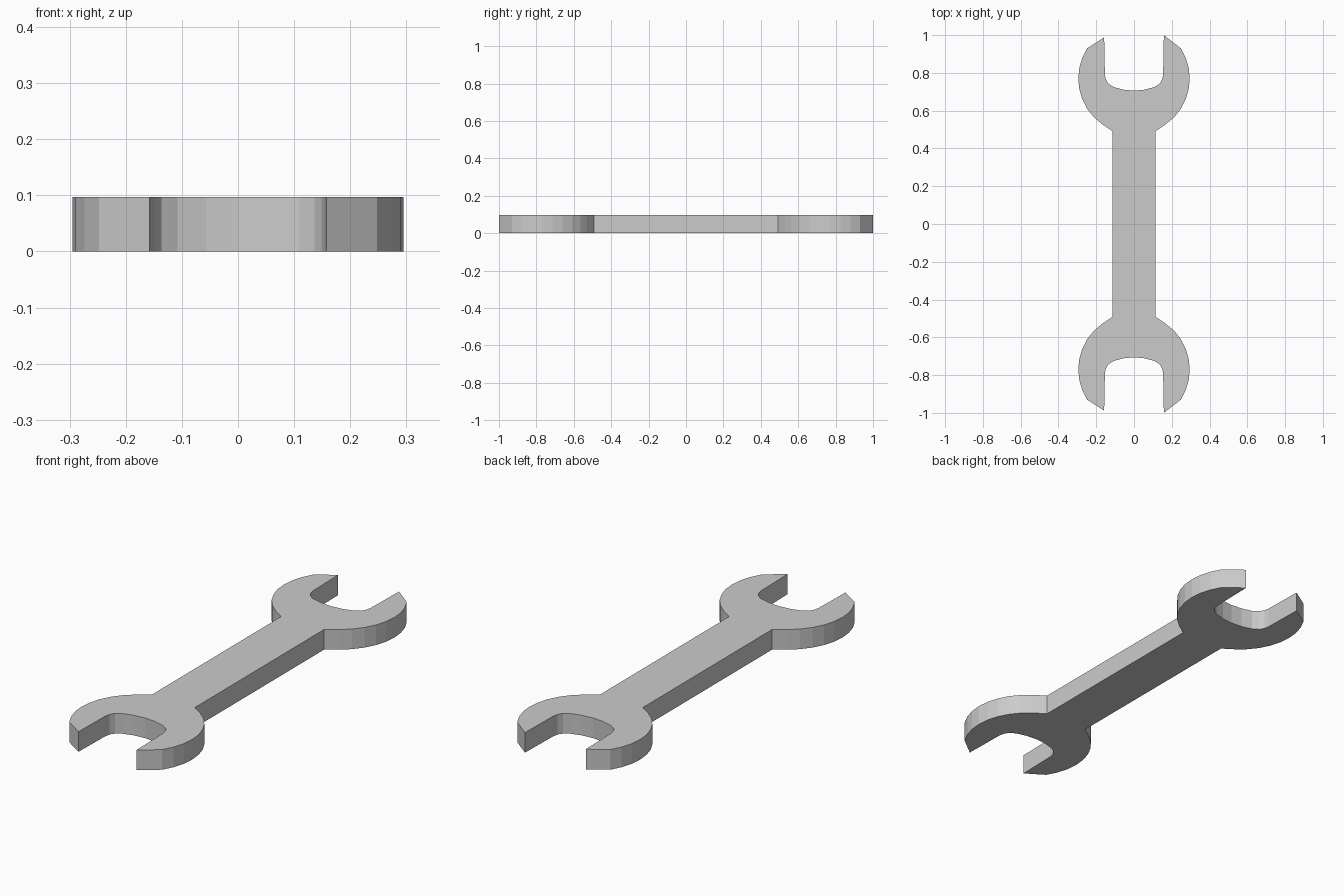
import bpy, bmesh
from math import cos, sin, radians

if "Cube" in bpy.data.objects:
    bpy.data.objects.remove(bpy.data.objects["Cube"])

THICKNESS = 0.097
HEAD_Y, HEAD_R = 0.77, 0.295
HALF_SHAFT = 0.115
ARC_STEPS = 9


def half_head(sign, tip_y):
    """One side of a jaw head, from the shaft neck round to the jaw wall."""
    pts = [(HALF_SHAFT, 0.492)]
    for i in range(1, ARC_STEPS + 1):
        a = radians(-66 + 99 * i / ARC_STEPS)
        pts.append((HEAD_R * cos(a), HEAD_Y + HEAD_R * sin(a)))
    # jaw tip, inner wall and rounded throat
    pts += [(0.158, tip_y), (0.154, 0.79), (0.149, 0.765), (0.136, 0.743),
            (0.108, 0.725), (0.056, 0.711)]
    return [(sign * x, y) for x, y in pts]


# Upper half of the outline, then mirrored for the lower half
upper = half_head(1, 1.0) + [(0, 0.706)] + half_head(-1, 0.988)[::-1]
lower = [(x, -y) for x, y in reversed(upper)]

# Extruded double-ended wrench body
bm = bmesh.new()
face = bm.faces.new([bm.verts.new((x, y, 0)) for x, y in upper + lower])
new = bmesh.ops.extrude_face_region(bm, geom=[face], use_keep_orig=True)["geom"]
bmesh.ops.translate(bm, vec=(0, 0, THICKNESS),
                    verts=[v for v in new if isinstance(v, bmesh.types.BMVert)])
bmesh.ops.triangulate(bm, faces=[f for f in bm.faces if len(f.verts) > 4])
bmesh.ops.recalc_face_normals(bm, faces=bm.faces)

mesh = bpy.data.meshes.new("open_end_wrench")
bm.to_mesh(mesh)
bm.free()
wrench = bpy.data.objects.new("open_end_wrench", mesh)
bpy.context.collection.objects.link(wrench)
